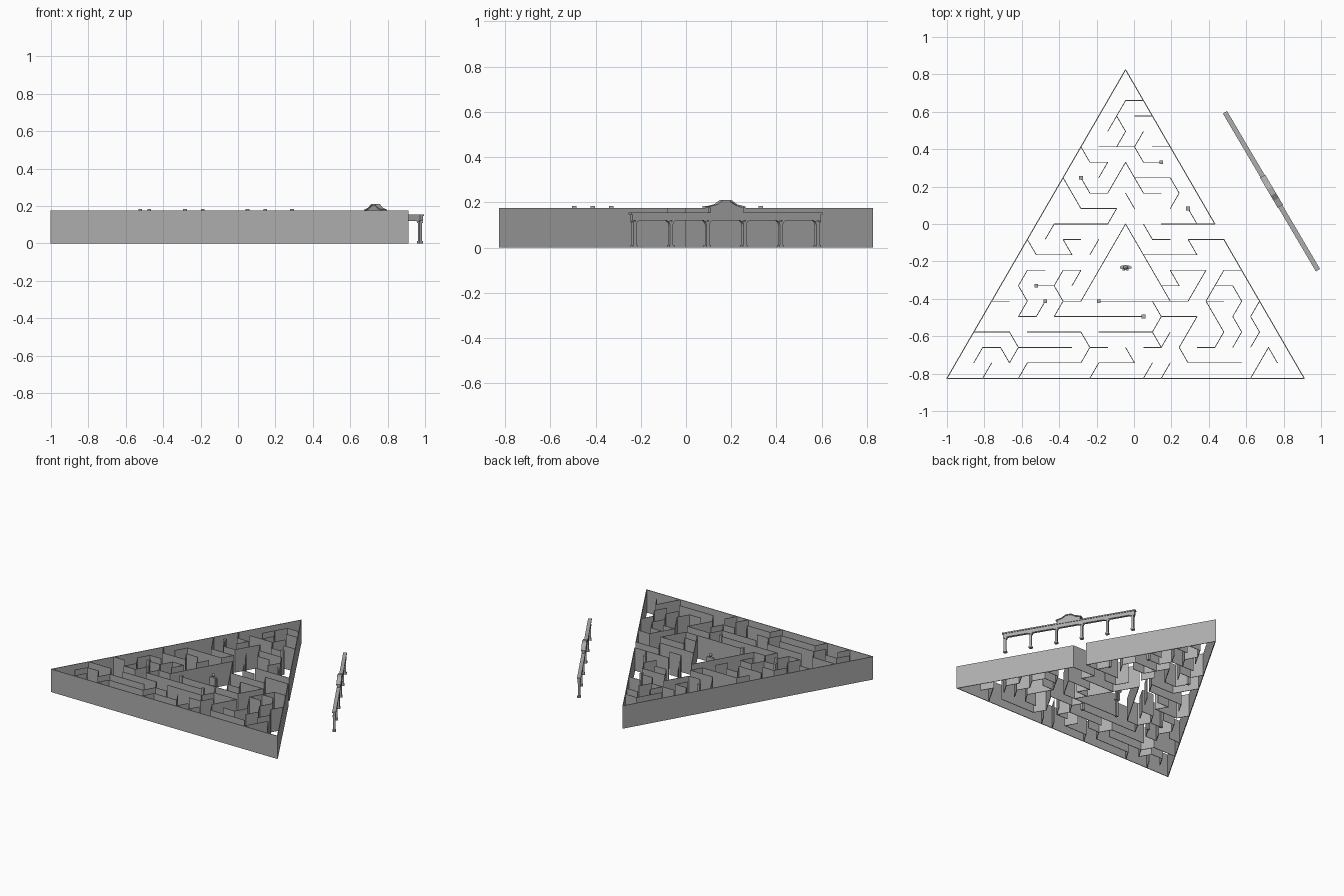
import bpy, bmesh, math
from itertools import groupby
from mathutils import Matrix, Vector

if "Cube" in bpy.data.objects:
    bpy.data.objects.remove(bpy.data.objects["Cube"])

CELL, ROW, X0, Y0, H = 0.0955, 0.0825, -1.0, -0.825, 0.175
grey = bpy.data.materials.new("stone_grey")
grey.diffuse_color = (0.42, 0.42, 0.42, 1)
grey.use_nodes = True
grey.node_tree.nodes["Principled BSDF"].inputs["Base Color"].default_value = grey.diffuse_color


def finish(name, bm, mat=Matrix()):
    bmesh.ops.recalc_face_normals(bm, faces=bm.faces)
    me = bpy.data.meshes.new(name)
    bm.to_mesh(me)
    bm.free()
    me.materials.append(grey)
    ob = bpy.data.objects.new(name, me)
    ob.matrix_world = mat
    bpy.context.collection.objects.link(ob)
    return ob


def box(bm, c, s, rot=0.0):
    m = Matrix.Translation(c) @ Matrix.Rotation(rot, 4, 'Z') @ Matrix.Diagonal((*s, 1))
    bmesh.ops.create_cube(bm, size=1, matrix=m)


def extrude_xz(bm, pts, depth):
    f = bm.faces.new([bm.verts.new((x, -depth / 2, z)) for x, z in pts])
    r = bmesh.ops.extrude_face_region(bm, geom=[f])
    vs = [v for v in r['geom'] if isinstance(v, bmesh.types.BMVert)]
    bmesh.ops.translate(bm, verts=vs, vec=(0, depth, 0))


def node(u, r):
    return Vector((X0 + u * CELL, Y0 + r * ROW, 0))


# Walls walk a triangular lattice: d/a = right/left, e/q = up, z/c = down
STEP = {'d': (1, 0), 'a': (-1, 0), 'e': (.5, 1), 'q': (-.5, 1), 'z': (-.5, -1), 'c': (.5, -1)}


def walls(name, paths, thick):
    bm = bmesh.new()
    for u, r, moves in paths:
        for k, g in groupby(moves):
            n = len(list(g))
            a = node(u, r)
            u, r = u + STEP[k][0] * n, r + STEP[k][1] * n
            d = node(u, r) - a
            box(bm, a + d / 2 + Vector((0, 0, H / 2)), (d.length + thick * .5, thick, H),
                math.atan2(d.y, d.x))
    return finish(name, bm)


walls("outer_walls", [(10, 20, "z" * 20 + "d" * 20 + "q" * 9), (10, 20, "c" * 10)], .005)
walls("centre_room_walls", [(10, 10, "zzzzza"), (10, 10, "ccccc"), (8.5, 5, "ddddd")], .004)
walls("top_maze_walls", [
    (15, 10, "aaa"), (14, 10, "q"), (11, 18, "azcz"), (9.5, 17, "z"), (10.5, 17, "d"),
    (8.5, 15, "dd"), (11, 16, "zcd"), (11.5, 15, "d"), (7.5, 15, "cdz"),
    (7.5, 13, "cdee"), (10, 14, "ccd"), (10.5, 13, "ddcz"), (10, 12, "c"),
    (6.5, 13, "ccddzaaaz")], .004)
walls("left_maze_walls", [
    (4.5, 9, "cdd"), (6.5, 9, "d"), (6.5, 9, "c"), (8.5, 9, "z"),
    (6.5, 5, "zddddd"), (6.5, 5, "qedz"), (6, 6, "a"), (5.5, 7, "azczde"),
    (2.5, 5, "d"), (1.5, 3, "ddczqaz"), (4, 2, "ddd"), (4.5, 3, "dddczaaaz"),
    (8, 2, "d"), (2, 0, "e")], .004)
walls("right_maze_walls", [
    (15.5, 9, "aac"), (11, 8, "ddd"), (11, 10, "c"), (11.5, 9, "d"), (12, 6, "dq"),
    (12.5, 7, "ddzz"), (8, 0, "eddq"), (8.5, 3, "dddcea"[:5]), (12, 2, "a"),
    (11.5, 3, "eq"), (12, 4, "dd"), (11, 0, "e"), (12, 0, "e"),
    (14, 4, "zzcddd"), (16.5, 7, "azdczcz"), (15, 6, "zccza"), (14.5, 5, "d"),
    (17.5, 5, "zcz"), (17, 0, "eec")], .004)

# Square posts at free wall ends
bm = bmesh.new()
for u, r in [(13.5, 11), (12, 14), (7.5, 13), (5, 6), (5.5, 5), (8.5, 5), (11, 4)]:
    box(bm, node(u, r) + Vector((0, 0, .092)), (.02, .02, .184))
finish("wall_end_posts", bm)

# Standing figure in the centre room
bm = bmesh.new()
for s in (-1, 1):
    box(bm, (s * .010, 0, .042), (.012, .014, .084))
    box(bm, (s * .010, -.005, .004), (.013, .024, .008))
    box(bm, (s * .026, 0, .105), (.009, .012, .07))
box(bm, (0, 0, .112), (.042, .018, .06))
bmesh.ops.create_icosphere(bm, subdivisions=2, radius=.013, matrix=Matrix.Translation((0, 0, .157)))
finish("figure", bm, Matrix.Translation((-.045, -.232, 0)))

# Colonnade standing outside, parallel to the right wall
place = Matrix.Translation((.735, .175, 0)) @ Matrix.Rotation(math.radians(120.5), 4, 'Z')
L, COLS = .98, 6
pitch = (L - .04) / (COLS - 1)
xs = [-L / 2 + .02 + i * pitch for i in range(COLS)]

bm = bmesh.new()
for x in xs:
    box(bm, (x, 0, .006), (.024, .024, .012))
    box(bm, (x, 0, .062), (.016, .016, .112))
    box(bm, (x, 0, .114), (.024, .022, .008))
finish("columns", bm, place)

# Curved brackets either side of each column
bm = bmesh.new()
for i, x in enumerate(xs):
    for s in (-1, 1):
        if (i == 0 and s < 0) or (i == COLS - 1 and s > 0):
            continue
        arc = [(x + s * (.030 - .022 * math.cos(t)), .098 + .022 * math.sin(t))
               for t in [k * math.pi / 8 for k in range(5)]]
        extrude_xz(bm, [(x + s * .006, .098)] + arc + [(x + s * .030, .124), (x + s * .006, .124)], .014)
finish("brackets", bm, place)

bm = bmesh.new()
box(bm, (0, 0, .133), (L - .012, .018, .028))
box(bm, (0, 0, .151), (L, .026, .009))
finish("lintel", bm, place)

# Central gable with a raised rim
bm = bmesh.new()
extrude_xz(bm, [(-.085, .15), (.085, .15), (.085, .176), (.05, .184), (.018, .203),
                (-.018, .203), (-.05, .184), (-.085, .176)], .022)
rim = [(-.093, .174), (-.05, .184), (-.02, .203), (.02, .203), (.05, .184), (.093, .174)]
extrude_xz(bm, rim + [(x, z + .007) for x, z in reversed(rim)], .032)
finish("gable", bm, place)
